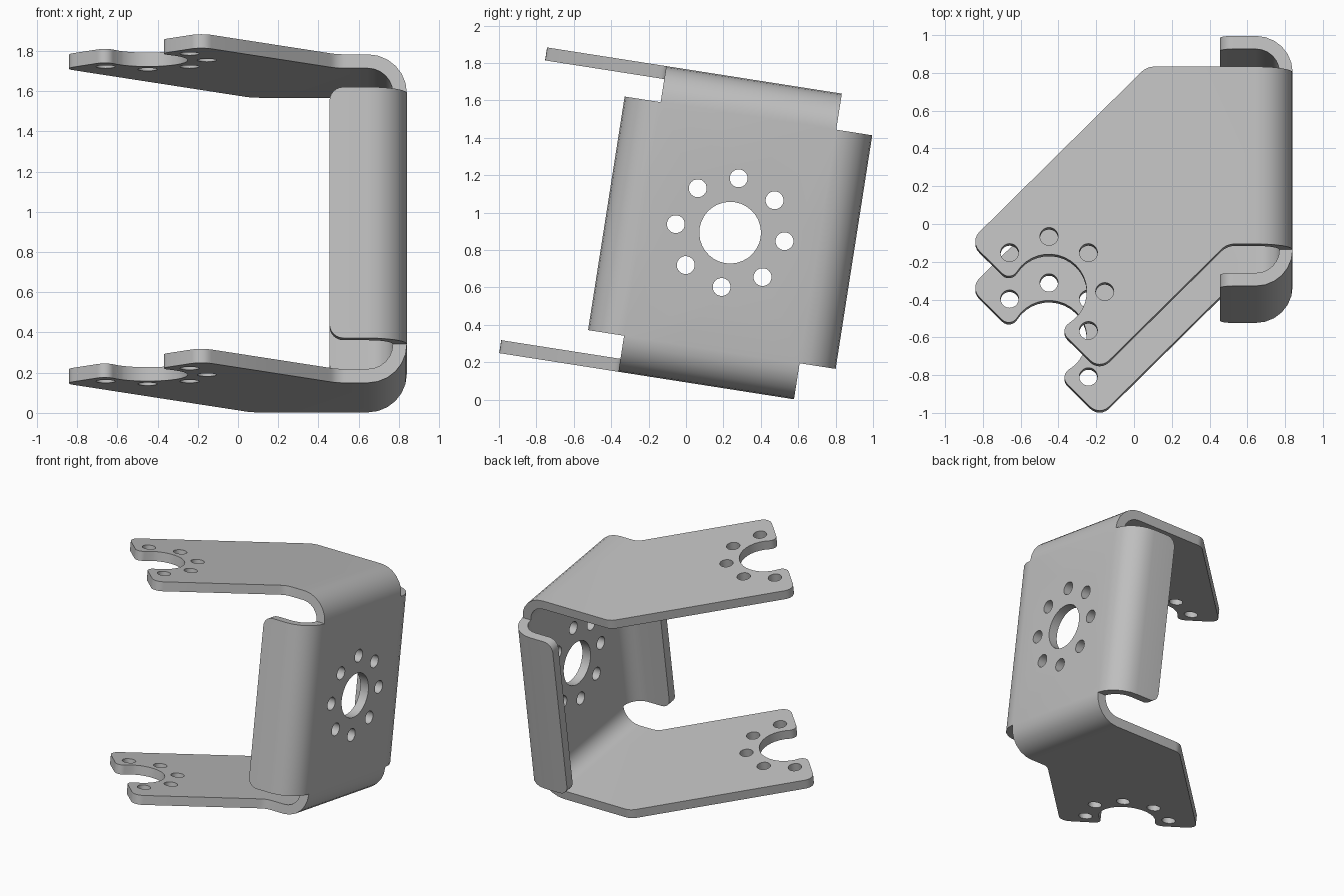
import bpy, bmesh
from math import sin, cos, pi, tan, atan2, sqrt, radians
from mathutils import Vector

if "Cube" in bpy.data.objects:
    bpy.data.objects.remove(bpy.data.objects["Cube"])

# Sheet metal sizes
HALF_W, HALF_H = 0.475, 0.632      # flat web, up to the bend lines
R, T, STEPS = 0.195, 0.07, 6       # outer bend radius, thickness, bend facets
OUTER_X = 0.84
BEND = R * pi / 2
FLAT_X = OUTER_X - R               # x where a folded plate becomes straight
SHIFT = 0.095                      # web centre along the folded plates


def arc(c, r, a0, a1, n):
    return [Vector((c[0] + r * cos(a0 + (a1 - a0) * i / n),
                    c[1] + r * sin(a0 + (a1 - a0) * i / n))) for i in range(n + 1)]


def fillet(prev, p, nxt, r, n=6):
    """Round the corner p between two straight edges."""
    d0, d1 = (prev - p).normalized(), (nxt - p).normalized()
    half = d0.angle(d1) / 2
    c = p + (d0 + d1).normalized() * (r / sin(half))
    s, e = p + d0 * (r / tan(half)) - c, p + d1 * (r / tan(half)) - c
    a0 = atan2(s.y, s.x)
    turn = (atan2(e.y, e.x) - a0 + pi) % (2 * pi) - pi
    return arc(c, r, a0, a0 + turn, n)


# Mounting plate outline: a 45 degree arm ending in a two-pronged fork
C = Vector((-0.45, -0.635 - SHIFT))
E1, E2 = Vector((1, 1)).normalized(), Vector((1, -1)).normalized()


def fork(s, v):
    return C + E1 * s + E2 * v


END, ARM, NOTCH, LIP = -0.107, 0.486, 0.2, 0.05
lip_s = END + LIP
lip_v = sqrt((NOTCH + LIP) ** 2 - lip_s ** 2)
open_angle = atan2(lip_v, lip_s)
lip = arc((lip_s, lip_v), LIP, pi, open_angle + pi, 6)
notch = arc((0, 0), NOTCH, -open_angle, open_angle, 20)
mouth = [fork(p.x, -p.y) for p in lip] + [fork(*p) for p in notch[1:-1]] \
    + [fork(*p) for p in reversed(lip)]


def on_arm_edge(v, a):
    base = fork(0, v)
    return Vector((base.x + a - base.y, a))


tip_a, tip_b = fork(END, -ARM), fork(END, ARM)
back, elbow = on_arm_edge(-ARM, HALF_W), on_arm_edge(ARM, -HALF_W)
plate = fillet(Vector((FLAT_X, HALF_W)), back, tip_a, 0.1) \
    + fillet(back, tip_a, mouth[0], 0.07) + mouth \
    + fillet(mouth[-1], tip_b, elbow, 0.07) \
    + fillet(tip_b, elbow, Vector((FLAT_X, -HALF_W)), 0.1)


def unfold(p):
    return Vector((p.x and p.y, HALF_H + BEND + FLAT_X - p.x))


# Unfolded outline of the whole sheet, with its two stiffening flanges
top = [unfold(p) for p in plate]
bottom = [Vector((p.x, -p.y)) for p in reversed(top)]
reach = HALF_W + BEND + 0.19
f0, f1 = Vector((reach, -HALF_H)), Vector((reach, HALF_H))
flange = fillet(Vector((HALF_W, -HALF_H)), f0, f1, 0.07) \
    + fillet(f0, f1, Vector((HALF_W, HALF_H)), 0.07)
corner = [Vector((sx * HALF_W, sy * HALF_H))
          for sx, sy in ((1, 1), (-1, 1), (-1, -1), (1, -1))]
outline = [corner[0]] + top + [corner[1]] + [-p for p in flange] \
    + [corner[2]] + bottom + [corner[3]] + flange

# Holes: large bore and bolt circle in the web, five bolts round each notch
loops = [outline, arc((0, 0), 0.165, 0, 2 * pi, 32)[:-1]]
for k in range(8):
    loops.append(arc((0.294 * cos(k * pi / 4), 0.294 * sin(k * pi / 4)),
                     0.048, 0, 2 * pi, 20)[:-1])
for k in range(-1, 4):
    hole = C + Vector((cos(k * pi / 4), sin(k * pi / 4))) * 0.295
    pts = [unfold(p) for p in arc(hole, 0.048, 0, 2 * pi, 20)[:-1]]
    loops += [pts, [Vector((p.x, -p.y)) for p in pts]]

# Fill the flat sheet and score it along the bends
bm = bmesh.new()
for pts in loops:
    vs = [bm.verts.new((p.x, p.y, 0)) for p in pts]
    for i, v in enumerate(vs):
        bm.edges.new((vs[i - 1], v))
bmesh.ops.triangle_fill(bm, edges=bm.edges[:], use_beauty=True, normal=(0, 0, 1))
for axis, start in ((1, HALF_H), (0, HALF_W)):
    for side in (-1, 1):
        for k in range(STEPS + 1):
            co, no = Vector(), Vector()
            co[axis], no[axis] = side * (start + BEND * k / STEPS), 1
            bmesh.ops.bisect_plane(bm, geom=bm.verts[:] + bm.edges[:] + bm.faces[:],
                                   dist=1e-5, plane_co=co, plane_no=no)

# Give the sheet its thickness
rim = [e for e in bm.edges if e.is_boundary]
rim_verts = [tuple(e.verts) for e in rim]
dup = bmesh.ops.duplicate(bm, geom=bm.verts[:] + bm.edges[:] + bm.faces[:])
twin = dup["vert_map"]
for v in [g for g in dup["geom"] if isinstance(g, bmesh.types.BMVert)]:
    v.co.z = T
for a, b in rim_verts:
    bm.faces.new((a, b, twin[b], twin[a]))


def bend(q, start, depth):
    """Fold one coordinate: returns its new value and x."""
    side, d = (1 if q > 0 else -1), abs(q) - start
    if d <= 0:
        return q, OUTER_X - depth
    ang = min(d, BEND) / R
    return (side * (start + (R - depth) * sin(ang)),
            FLAT_X + (R - depth) * cos(ang) - max(0, d - BEND))


# Fold the plates and flanges
for v in bm.verts:
    a, b, depth = v.co
    if abs(b) > HALF_H + 1e-4:
        b, x = bend(b, HALF_H, depth)
    else:
        a, x = bend(a, HALF_W, depth)
    v.co = (x, a, b)
bmesh.ops.recalc_face_normals(bm, faces=bm.faces[:])

mesh = bpy.data.meshes.new("bracket")
bm.to_mesh(mesh)
bm.free()
bracket = bpy.data.objects.new("bracket", mesh)
bpy.context.collection.objects.link(bracket)
bracket.location = (0, 0.236, 0.893)
bracket.rotation_euler.x = radians(-8.9)

# Bare metal
metal = bpy.data.materials.new("light grey metal")
metal.use_nodes = True
grey = (0.52, 0.52, 0.52, 1)
metal.diffuse_color = grey
metal.node_tree.nodes["Principled BSDF"].inputs["Base Color"].default_value = grey
mesh.materials.append(metal)

bpy.ops.object.select_all(action="DESELECT")
bracket.select_set(True)
bpy.context.view_layer.objects.active = bracket
bpy.ops.object.shade_smooth_by_angle(angle=radians(30))
